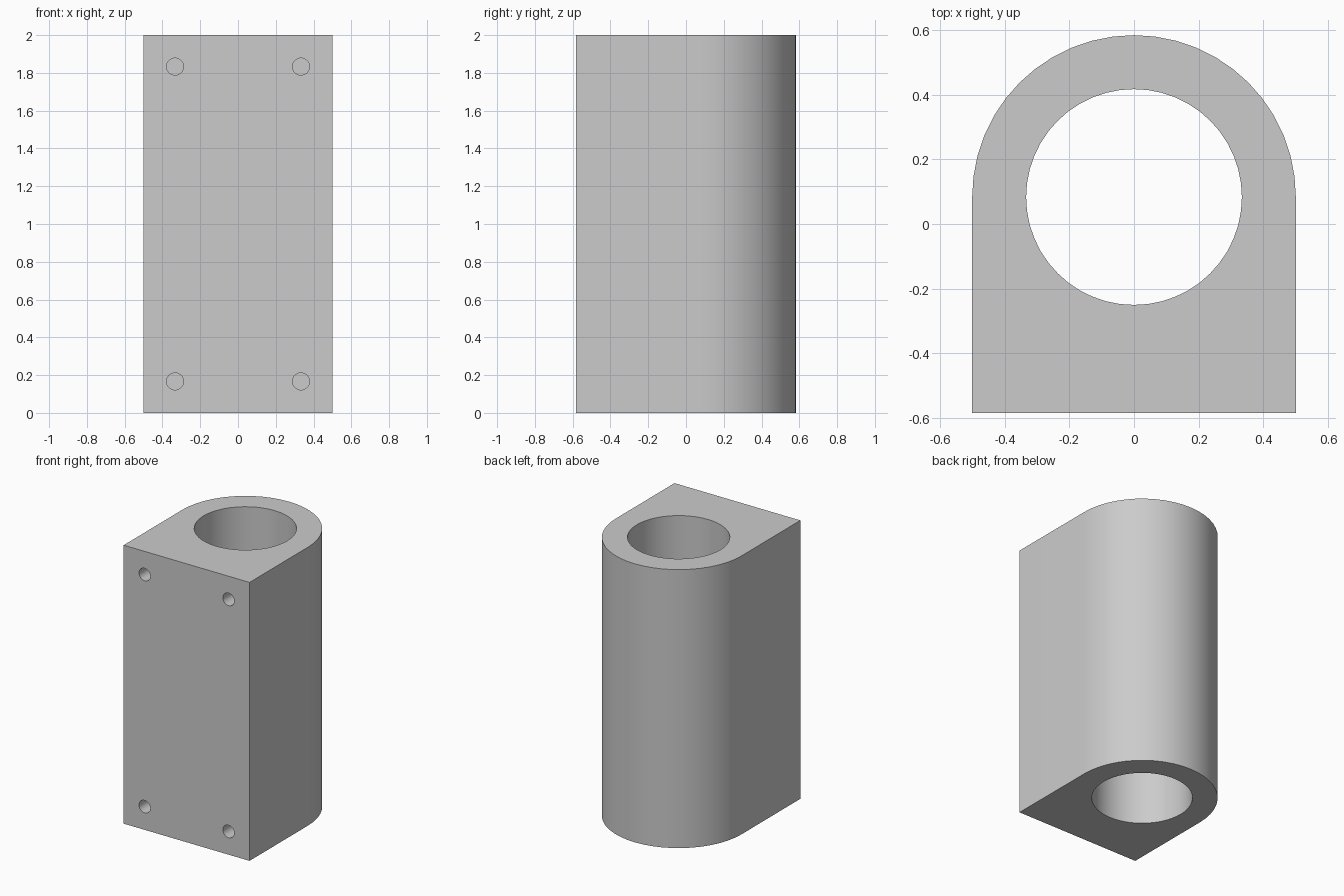
import bpy
import bmesh
import math

default = bpy.data.objects.get("Cube")
if default:
    bpy.data.objects.remove(default, do_unlink=True)

HEIGHT = 2.0
OUTER_R, BORE_R, SCREW_R = 0.5, 0.3333, 0.045
BORE_Y, FRONT_Y = 0.0833, -0.5833
SCREW_DEPTH = 0.33
SEGMENTS = 48

grey = bpy.data.materials.new("plain_grey")
grey.use_nodes = True
colour = (0.6, 0.6, 0.6, 1.0)
grey.diffuse_color = colour
grey.node_tree.nodes["Principled BSDF"].inputs["Base Color"].default_value = colour


def cylinder(name, radius, depth, location, rotation=(0, 0, 0), sides=SEGMENTS):
    bpy.ops.mesh.primitive_cylinder_add(vertices=sides, radius=radius, depth=depth,
                                        location=location, rotation=rotation)
    obj = bpy.context.object
    obj.name = name
    obj.data.materials.append(grey)
    obj.hide_render = True
    return obj


# Block with a flat front and a rounded back, extruded from its plan profile
profile = [(-OUTER_R, FRONT_Y), (OUTER_R, FRONT_Y)]
for i in range(SEGMENTS // 2 + 1):
    a = 2 * math.pi * i / SEGMENTS
    profile.append((OUTER_R * math.cos(a), BORE_Y + OUTER_R * math.sin(a)))

bm = bmesh.new()
base = bm.faces.new([bm.verts.new((x, y, 0)) for x, y in profile])
top = bmesh.ops.extrude_face_region(bm, geom=[base])
bmesh.ops.translate(bm, vec=(0, 0, HEIGHT),
                    verts=[g for g in top["geom"] if isinstance(g, bmesh.types.BMVert)])
bmesh.ops.recalc_face_normals(bm, faces=bm.faces)
mesh = bpy.data.meshes.new("bearing_block")
bm.to_mesh(mesh)
bm.free()
mesh.materials.append(grey)
block = bpy.data.objects.new("bearing_block", mesh)
bpy.context.collection.objects.link(block)

# Through bore and four blind screw holes in the front
cutters = [cylinder("bore_cutter", BORE_R, HEIGHT + 0.4, (0, BORE_Y, HEIGHT / 2))]
for x in (-0.3333, 0.3333):
    for z in (0.1667, HEIGHT - 0.1667):
        cutters.append(cylinder("screw_hole_cutter", SCREW_R, 2 * SCREW_DEPTH,
                                (x, FRONT_Y, z), (math.pi / 2, 0, 0), 32))

bpy.ops.object.select_all(action="DESELECT")
block.select_set(True)
bpy.context.view_layer.objects.active = block
for cutter in cutters:
    cut = block.modifiers.new("cut", "BOOLEAN")
    cut.operation = "DIFFERENCE"
    cut.solver = "EXACT"
    cut.object = cutter
    bpy.ops.object.modifier_apply(modifier=cut.name)
for cutter in cutters:
    bpy.data.objects.remove(cutter, do_unlink=True)

# Smooth curved walls, sharp rims
bpy.ops.object.shade_smooth_by_angle(angle=math.radians(30))
